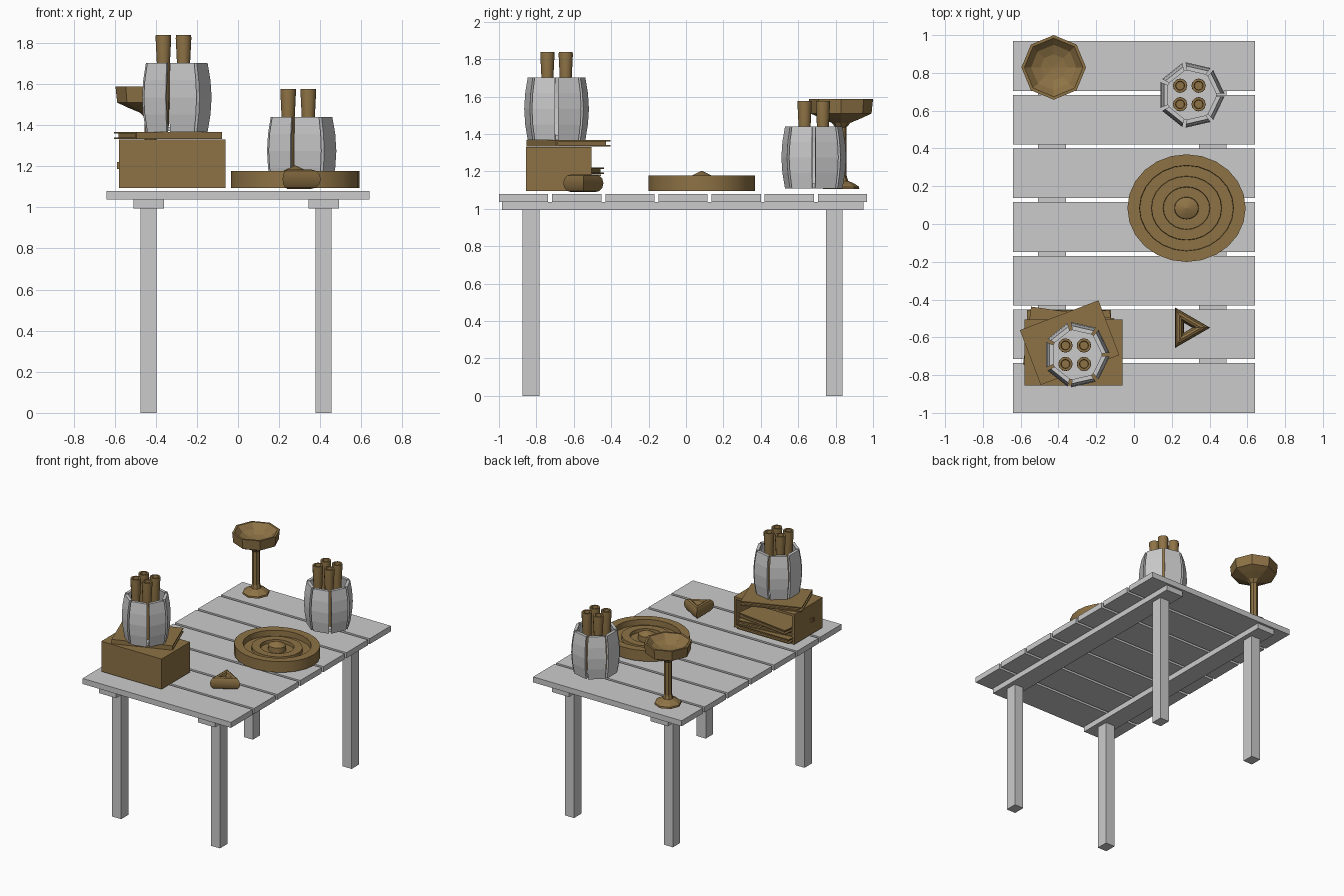
import bpy, bmesh, math
from math import cos, sin, pi, radians
from mathutils import Matrix

if "Cube" in bpy.data.objects:
    bpy.data.objects.remove(bpy.data.objects["Cube"])

brown = bpy.data.materials.new("brown")
brown.diffuse_color = (0.27, 0.17, 0.06, 1)
brown.use_nodes = True
brown.node_tree.nodes["Principled BSDF"].inputs["Base Color"].default_value = brown.diffuse_color


def finish(name, bm, loc=(0, 0, 0), mat=None, smooth=None):
    bmesh.ops.recalc_face_normals(bm, faces=bm.faces)
    me = bpy.data.meshes.new(name)
    bm.to_mesh(me)
    bm.free()
    ob = bpy.data.objects.new(name, me)
    ob.location = loc
    bpy.context.collection.objects.link(ob)
    if mat:
        me.materials.append(mat)
    if smooth:
        bpy.ops.object.select_all(action='DESELECT')
        bpy.context.view_layer.objects.active = ob
        ob.select_set(True)
        bpy.ops.object.shade_smooth_by_angle(angle=radians(smooth))
    return ob


def add_box(bm, x0, x1, y0, y1, z0, z1):
    m = Matrix.Translation(((x0 + x1) / 2, (y0 + y1) / 2, (z0 + z1) / 2)) \
        @ Matrix.Diagonal((x1 - x0, y1 - y0, z1 - z0, 1))
    bmesh.ops.create_cube(bm, size=1, matrix=m)


def box(name, *b, mat=None):
    bm = bmesh.new()
    add_box(bm, *b)
    return finish(name, bm, mat=mat)


def loft(bm, rings, closed=False):
    vs = [[bm.verts.new(p) for p in ring] for ring in rings]
    n = len(vs[0])
    for a, b in zip(vs, vs[1:]):
        for i in range(n):
            j = (i + 1) % n
            bm.faces.new((a[i], a[j], b[j], b[i]))
    bm.faces.new(vs[0])
    bm.faces.new(vs[-1])


def lathe(name, profile, n, loc, mat=None, smooth=None, ry=1.0):
    """Revolve (radius, z) points; both ends are capped."""
    bm = bmesh.new()
    loft(bm, [[(r * cos(2 * pi * i / n), ry * r * sin(2 * pi * i / n), z)
               for i in range(n)] for r, z in profile])
    return finish(name, bm, loc, mat, smooth)


# Table: seven planks, two rails, four legs
for i in range(7):
    y = -1 + i * 0.2842
    box(f"plank_{i + 1}", -0.64, 0.64, y, y + 0.263, 1.037, 1.08)
for side, x in (("left", -0.435), ("right", 0.417)):
    box(f"rail_{side}", x - 0.074, x + 0.074, -0.985, 0.95, 0.995, 1.037)
    for end, y in (("front", -0.828), ("back", 0.793)):
        box(f"leg_{end}_{side}", x - 0.039, x + 0.039,
            y - 0.045, y + 0.045, 0, 0.995)


# Barrels: seven bulging staves, a floor and four hollow-topped sticks
def barrel(tag, x, y, z, top, stick_top):
    h = top - z
    bm = bmesh.new()
    for k in range(7):
        a = pi + 2 * pi * k / 7
        rings = []
        for t, r in ((0, 0.144), (0.25, 0.157), (0.5, 0.162),
                     (0.75, 0.157), (1, 0.144)):
            w, wi = r * 0.42, (r - 0.022) * 0.42
            rings.append([(u * cos(a) - v * sin(a), u * sin(a) + v * cos(a), t * h)
                          for u, v in ((r, -w), (r, w), (r - 0.022, wi), (r - 0.022, -wi))])
        loft(bm, rings)
    finish(f"barrel_staves_{tag}", bm, (x, y, z))
    lathe(f"barrel_floor_{tag}", [(0.135, 0.005), (0.135, 0.025)], 14, (x, y, z))
    s = stick_top - z
    prof = [(0.026, 0.025), (0.032, h), (0.038, s - 0.015), (0.037, s),
            (0.024, s), (0.022, s - 0.03)]
    for i, dx in enumerate((-0.049, 0.049)):
        for j, dy in enumerate((-0.049, 0.049)):
            lathe(f"stick_{tag}_{i * 2 + j + 1}", prof, 12,
                  (x - 0.01 + dx, y + dy, z), brown, 35)


barrel("back", 0.303, 0.683, 1.11, 1.44, 1.577)
barrel("front", -0.304, -0.692, 1.367, 1.703, 1.838)

# Round dish with concentric ridges and a pointed knob
lathe("dish", [(0.313, 1.095), (0.313, 1.178), (0.249, 1.178), (0.247, 1.135),
               (0.187, 1.135), (0.185, 1.16), (0.124, 1.16), (0.122, 1.135),
               (0.065, 1.135), (0.063, 1.175), (0.004, 1.203)],
      24, (0.278, 0.084, 0), brown, 30, ry=0.91)

# Octagonal goblet
lathe("goblet", [(0.098, 1.105), (0.096, 1.118), (0.075, 1.133), (0.038, 1.15),
                 (0.029, 1.18), (0.029, 1.435), (0.05, 1.46), (0.115, 1.487),
                 (0.163, 1.51), (0.171, 1.587), (0.155, 1.587), (0.12, 1.55),
                 (0.07, 1.53), (0.01, 1.522)], 8, (-0.425, 0.829, 0), brown)

# Three-sided ring
bm = bmesh.new()
R, r, n = 0.077, 0.047, 12
vs = [[bm.verts.new(((R + r * cos(2 * pi * j / n)) * cos(2 * pi * i / 3),
                     (R + r * cos(2 * pi * j / n)) * sin(2 * pi * i / 3),
                     r * sin(2 * pi * j / n))) for j in range(n)] for i in range(3)]
for i in range(3):
    for j in range(n):
        a, b, k = vs[i], vs[(i + 1) % 3], (j + 1) % n
        bm.faces.new((a[j], b[j], b[k], a[k]))
finish("triangle_ring", bm, (0.279, -0.549, 1.137), brown, 35)

# Crate, open at the back
x0, x1, y0, y1, z0, z1, t = -0.58, -0.06, -0.855, -0.505, 1.095, 1.33, 0.018
bm = bmesh.new()
add_box(bm, x0, x1, y0, y1, z0, z0 + t)
add_box(bm, x0, x1, y0, y1, z1 - t, z1)
add_box(bm, x0, x0 + t, y0, y1, z0 + t, z1 - t)
add_box(bm, x1 - t, x1, y0, y1, z0 + t, z1 - t)
add_box(bm, x0 + t, x1 - t, y0, y0 + t, z0 + t, z1 - t)
finish("crate", bm, mat=brown)


# Books: two covers, a spine and an inset page block
def book(name, x, y, z, angle):
    bm = bmesh.new()
    w, d, h, c = 0.2225, 0.155, 0.034, 0.008
    add_box(bm, -w, w, -d, d, 0, c)
    add_box(bm, -w, w, -d, d, h - c, h)
    add_box(bm, -w, w, -d, -d + 0.01, c, h - c)
    add_box(bm, -w + 0.018, w - 0.018, -d + 0.01, d - 0.018, c, h - c)
    finish(name, bm, (x, y, z), brown).rotation_euler.z = radians(angle)


book("book_bottom", -0.345, -0.61, 1.114, 0)
book("book_middle", -0.33, -0.635, 1.15, 7)
book("book_upper", -0.346, -0.622, 1.186, -8)
book("book_top", -0.341, -0.628, 1.333, 20.8)
